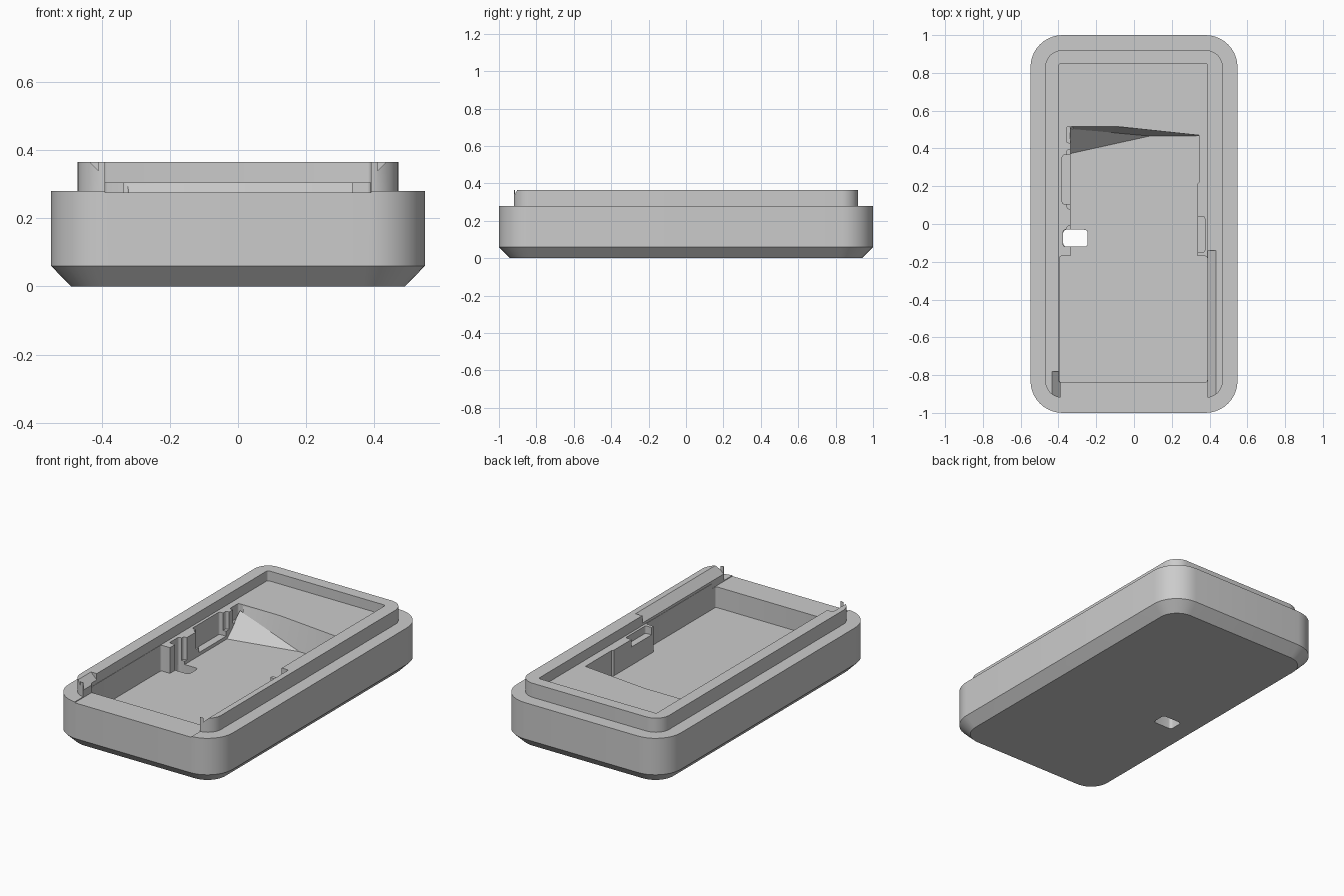
import bpy, bmesh, math

if "Cube" in bpy.data.objects:
    bpy.data.objects.remove(bpy.data.objects["Cube"])

grey = bpy.data.materials.new("plain_grey")
grey.diffuse_color = (0.6, 0.6, 0.6, 1)
grey.use_nodes = True
grey.node_tree.nodes["Principled BSDF"].inputs["Base Color"].default_value = grey.diffuse_color


def rounded(x0, x1, y0, y1, r, n=4):
    """Rounded rectangle outline, counter-clockwise."""
    pts = []
    corners = [(x1 - r, y1 - r), (x0 + r, y1 - r), (x0 + r, y0 + r), (x1 - r, y0 + r)]
    for q, (cx, cy) in enumerate(corners):
        for i in range(n + 1):
            a = math.pi / 2 * (q + i / n)
            pts.append((cx + r * math.cos(a), cy + r * math.sin(a)))
    return pts


def loft(name, rings):
    """Closed solid through a list of (outline, z) rings."""
    bm = bmesh.new()
    loops = [[bm.verts.new((x, y, z)) for x, y in pts] for pts, z in rings]
    n = len(loops[0])
    for a, b in zip(loops, loops[1:]):
        for i in range(n):
            bm.faces.new((a[i], a[(i + 1) % n], b[(i + 1) % n], b[i]))
    bm.faces.new(loops[0][::-1])
    bm.faces.new(loops[-1])
    bmesh.ops.recalc_face_normals(bm, faces=bm.faces)
    return finish(name, bm)


def hull(name, points):
    bm = bmesh.new()
    bmesh.ops.convex_hull(bm, input=[bm.verts.new(p) for p in points])
    bmesh.ops.recalc_face_normals(bm, faces=bm.faces)
    return finish(name, bm)


def finish(name, bm):
    me = bpy.data.meshes.new(name)
    bm.to_mesh(me)
    bm.free()
    me.materials.append(grey)
    ob = bpy.data.objects.new(name, me)
    bpy.context.collection.objects.link(ob)
    return ob


def pocket(x0, x1, y0, y1, z0, z1=0.5, r=0.012):
    return loft("cutter", [(rounded(x0, x1, y0, y1, r), z0), (rounded(x0, x1, y0, y1, r), z1)])


# Outer shell: chamfered base, straight wall, stepped lip
N = 10
base = rounded(-0.49, 0.49, -0.94, 0.94, 0.12, N)
wall = rounded(-0.548, 0.548, -1, 1, 0.17, N)
lip = rounded(-0.47, 0.47, -0.92, 0.92, 0.09, N)
shell = loft("case_shell", [(base, 0), (wall, 0.06), (wall, 0.28), (lip, 0.28), (lip, 0.365)])

FLOOR, SHELF = 0.15, 0.305
cutters = [
    pocket(-0.397, 0.39, -0.84, 0.85, SHELF),               # shallow recess
    pocket(-0.395, 0.388, -0.838, -0.17, FLOOR),            # front bay
    pocket(-0.39, 0.39, -1.1, -0.80, 0.275, r=0.001),       # front opening
]

# Middle bay with slanted back wall
top = [(-0.335, -0.2), (0.335, -0.2), (0.335, 0.21), (0.343, 0.22), (0.343, 0.47), (-0.08, 0.515), (-0.335, 0.515)]
low = top[:4] + [(0.343, 0.465), (-0.08, 0.466), (-0.335, 0.467)]
cutters.append(loft("cutter", [(low, FLOOR), (top, SHELF), (top, 0.5)]))

# Notches in the side ledges and the hole through the floor
for x0, x1, y0, y1, z in [
    (-0.38, -0.32, 0.105, 0.365, 0.17), (-0.358, -0.32, 0.43, 0.515, 0.22),
    (-0.355, -0.32, 0.08, 0.395, 0.20), (-0.355, -0.32, -0.10, -0.01, 0.17),
    (-0.375, -0.25, -0.12, -0.03, 0.14), (0.325, 0.375, -0.15, 0.04, 0.26),
]:
    cutters.append(pocket(x0, x1, y0, y1, z))
cutters.append(pocket(-0.375, -0.245, -0.12, -0.03, -0.1, 0.3, 0.018))

# Sloped bevels along the inner top edge of the lip
for s, y_end in ((1, -0.14), (-1, -0.78)):
    section = [(0.38 * s, 0.31), (0.445 * s, 0.375), (0.38 * s, 0.375)]
    cutters.append(hull("cutter", [(x, y, z) for x, z in section for y in (-0.915, y_end)]))

bpy.context.view_layer.objects.active = shell
for c in cutters:
    m = shell.modifiers.new("cut", "BOOLEAN")
    m.operation, m.solver, m.object = "DIFFERENCE", "EXACT", c
    bpy.ops.object.modifier_apply(modifier=m.name)
    bpy.data.objects.remove(c)

# Ramp facet in the back left corner of the middle bay
hull("corner_ramp", [(-0.34, 0.505, 0.27), (-0.34, 0.37, 0.148), (0.10, 0.467, 0.148), (-0.34, 0.52, 0.148)])

shell.select_set(True)
bpy.ops.object.shade_smooth_by_angle(angle=math.radians(25))
